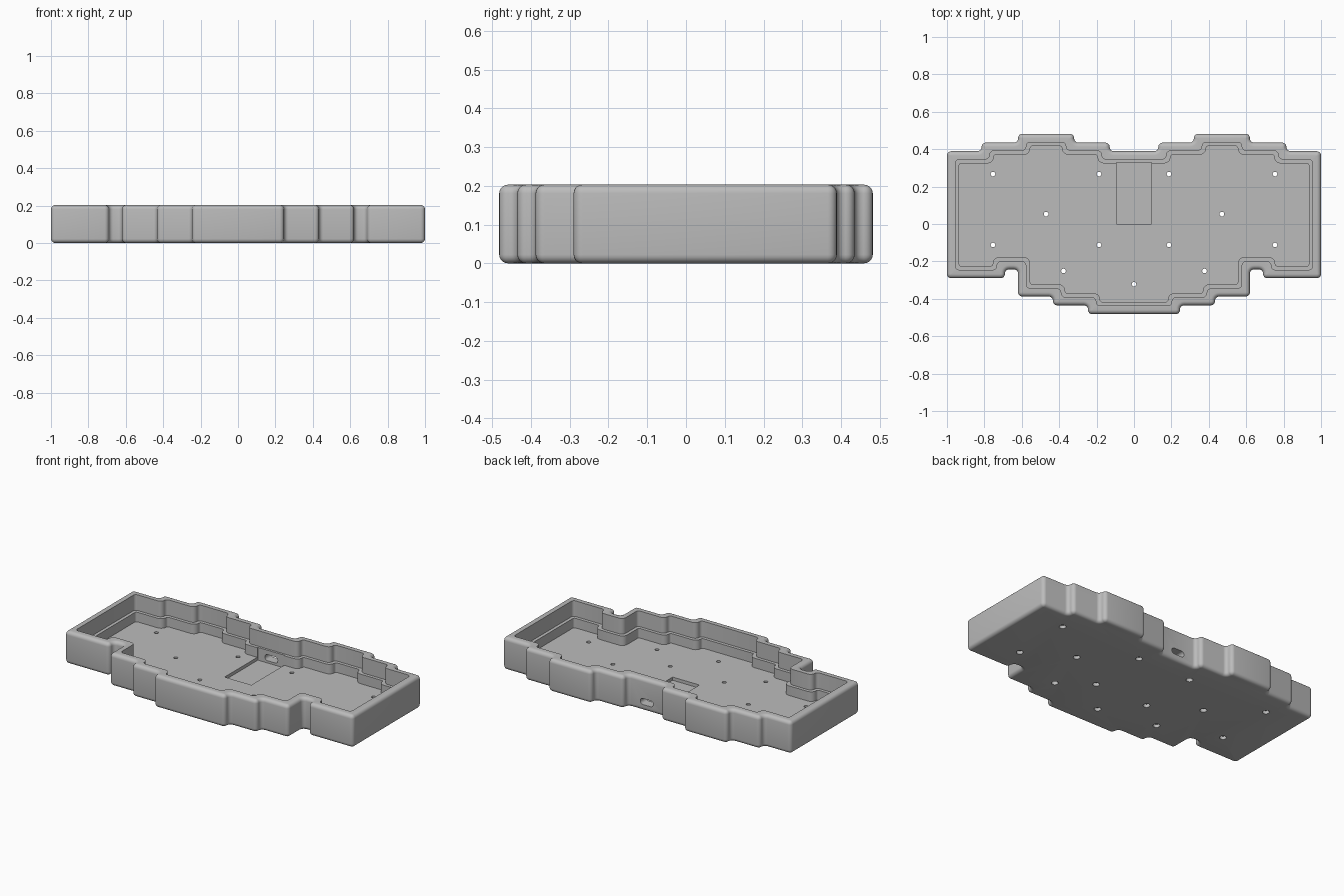
import bpy, bmesh, math
from mathutils import Vector, Matrix

if "Cube" in bpy.data.objects:
    bpy.data.objects.remove(bpy.data.objects["Cube"])

grey = bpy.data.materials.new("case_grey")
grey.use_nodes = True
colour = (0.5, 0.5, 0.5, 1)
grey.diffuse_color = colour
grey.node_tree.nodes["Principled BSDF"].inputs["Base Color"].default_value = colour

# Stepped outline of the case, left half from front to back, then mirrored
half = [(.246, -.482), (.246, -.435), (.433, -.435), (.433, -.388), (.62, -.388),
        (.62, -.242), (.69, -.242), (.69, -.29), (1, -.29), (1, .389), (.815, .389),
        (.815, .435), (.62, .435), (.62, .482), (.32, .482), (.32, .435),
        (.13, .435), (.13, .389)]
outline = [Vector(p) for p in half] + [Vector((-x, y)) for x, y in reversed(half)]
STEPS = 5


def ring(inset, convex, concave):
    """Outline moved inwards, with rounded corners."""
    points = []
    for i, v in enumerate(outline):
        a = (v - outline[i - 1]).normalized()
        b = (outline[(i + 1) % len(outline)] - v).normalized()
        corner = v + inset * (a.orthogonal() + b.orthogonal())
        if abs(a.orthogonal().dot(b) - 1) < .01 or abs(a.orthogonal().dot(b) + 1) < .01:
            left_a, left_b = Vector((-a.y, a.x)), Vector((-b.y, b.x))
            corner = v + inset * (left_a + left_b)
        r = convex if a.x * b.y - a.y * b.x > 0 else concave
        for k in range(STEPS + 1):
            t = math.pi / 2 * k / STEPS
            points.append(corner + r * (b - a - b * math.cos(t) + a * math.sin(t)))
    return points


def make_object(name, bm):
    bmesh.ops.recalc_face_normals(bm, faces=bm.faces)
    mesh = bpy.data.meshes.new(name)
    bm.to_mesh(mesh)
    bm.free()
    mesh.materials.append(grey)
    obj = bpy.data.objects.new(name, mesh)
    bpy.context.collection.objects.link(obj)
    return obj


# Levels as (inset, height, convex radius, concave radius)
HEIGHT, FLOOR, LEDGE, R = .203, .045, .105, .0225
roll = [(R * (1 - math.sin(t)), R * (1 - math.cos(t)))
        for t in (math.pi / 2 * k / 5 for k in range(6))]
outer = [(d, z, R - d + .0006, R + d) for d, z in roll]
levels = outer + [(d, HEIGHT - z, a, b) for d, z, a, b in reversed(outer)]
levels += [(.045, HEIGHT, .018, .028), (.045, LEDGE, .018, .028),
           (.065, LEDGE, .012, .034), (.065, FLOOR, .012, .034)]

# Case tray: rounded shell, rim, ledge and floor in one loft
bm = bmesh.new()
rings = [[bm.verts.new((p.x, p.y, z)) for p in ring(d, a, b)] for d, z, a, b in levels]
for low, high in zip(rings, rings[1:]):
    for i in range(len(low)):
        bm.faces.new((low[i - 1], low[i], high[i], high[i - 1]))
bm.faces.new(rings[0])
bm.faces.new(rings[-1])
case = make_object("case_tray", bm)

# Cutter: controller recess in the floor
bm = bmesh.new()
bmesh.ops.create_cube(bm, size=1, matrix=Matrix.Translation((0, .165, .075))
                      @ Matrix.Diagonal((.186, .33, .1, 1)))
cutters = [make_object("controller_recess_cutter", bm)]

# Cutter: rounded cable port through the back wall
bm = bmesh.new()
port = []
for k in range(24):
    t = 2 * math.pi * (k + .5) / 24
    x = math.copysign(.026, math.cos(t)) + .019 * math.cos(t)
    port.append(bm.verts.new((x, .3, .058 + .019 * math.sin(t))))
face = bm.faces.new(port)
moved = bmesh.ops.extrude_face_region(bm, geom=[face])["geom"]
bmesh.ops.translate(bm, vec=(0, .15, 0),
                    verts=[g for g in moved if isinstance(g, bmesh.types.BMVert)])
cutters.append(make_object("cable_port_cutter", bm))

# Cutters: screw holes and the wider seats under them
screws = [(0, -.322)]
for x, y in [(.754, .267), (.187, .267), (.47, .053), (.754, -.112), (.187, -.112), (.377, -.251)]:
    screws += [(x, y), (-x, y)]
for name, radius, top in (("screw_hole_cutter", .0125, .1), ("screw_seat_cutter", .02, .02)):
    bm = bmesh.new()
    for x, y in screws:
        bmesh.ops.create_cone(bm, cap_ends=True, segments=16, radius1=radius, radius2=radius,
                              depth=top + .05, matrix=Matrix.Translation((x, y, (top - .05) / 2)))
    cutters.append(make_object(name, bm))

# Cut the openings, then drop the cutters
bpy.context.view_layer.objects.active = case
case.select_set(True)
for cutter in cutters:
    cutter.hide_render = True
    cut = case.modifiers.new(cutter.name, "BOOLEAN")
    cut.operation, cut.solver, cut.object = "DIFFERENCE", "EXACT", cutter
    bpy.ops.object.modifier_apply(modifier=cut.name)
    bpy.data.objects.remove(cutter)
bpy.ops.object.shade_smooth_by_angle(angle=math.radians(35))
